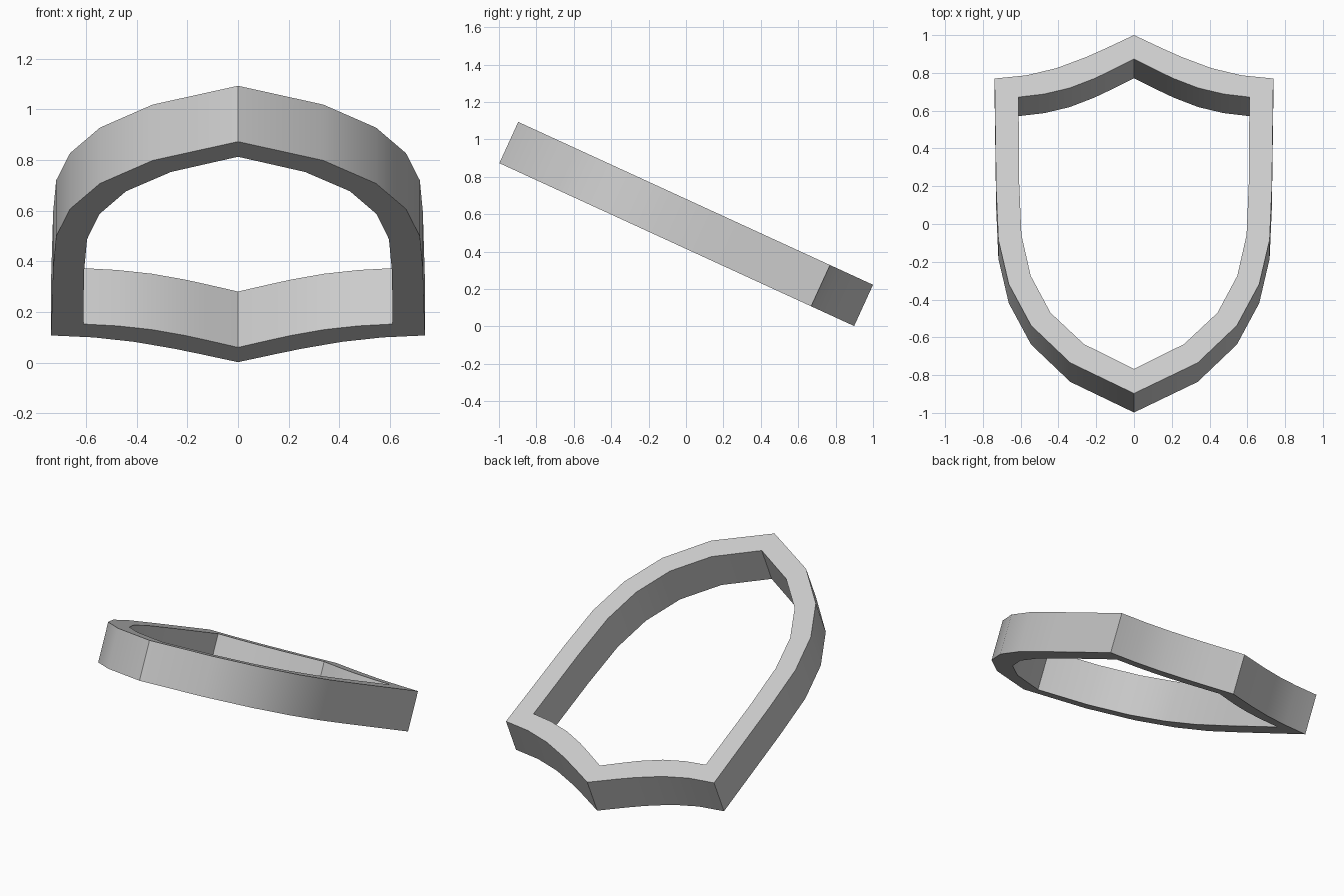
import bpy, bmesh
from mathutils import Vector

if "Cube" in bpy.data.objects:
    bpy.data.objects.remove(bpy.data.objects["Cube"])

# Right half of the shield outline as seen from above: top point -> corner -> bottom tip
OUTER = [(0, 1.0), (.16, .925), (.255, .883), (.41, .825), (.57, .787), (.738, .77),
         (.73, .19), (.718, -.083), (.663, -.318), (.545, -.537), (.337, -.735), (0, -.897)]
INNER = [(0, .873), (.13, .808), (.21, .77), (.34, .72), (.475, .688), (.611, .672),
         (.608, .22), (.596, -.058), (.547, -.274), (.442, -.47), (.265, -.636), (0, -.767)]
SLOPE = -.459                       # tilt of the plate
DEPTH = Vector((0, -.101, -.2205))  # thickness, along the plate normal


def full_loop(half):
    """Mirror a half outline and lift it onto the tilted top plane."""
    pts = half + [(-x, y) for x, y in half[-2:0:-1]]
    return [Vector((x, y, .2205 + .002 + SLOPE * (y - 1))) for x, y in pts]


bm = bmesh.new()
rings = []
for loop, offset in ((OUTER, 0), (INNER, 0), (INNER, 1), (OUTER, 1)):
    rings.append([bm.verts.new(p + DEPTH * offset) for p in full_loop(loop)])

# Top face, inner wall, underside, outer wall
for k in range(4):
    a, b = rings[k], rings[(k + 1) % 4]
    n = len(a)
    for i in range(n):
        j = (i + 1) % n
        bm.faces.new((a[i], a[j], b[j], b[i]))
bmesh.ops.recalc_face_normals(bm, faces=bm.faces)

mesh = bpy.data.meshes.new("shield_frame")
bm.to_mesh(mesh)
bm.free()
frame = bpy.data.objects.new("shield_frame", mesh)
bpy.context.collection.objects.link(frame)

# Smooth curved walls, crisp corners
bpy.context.view_layer.objects.active = frame
frame.select_set(True)
bpy.ops.object.shade_smooth_by_angle(angle=.52)
